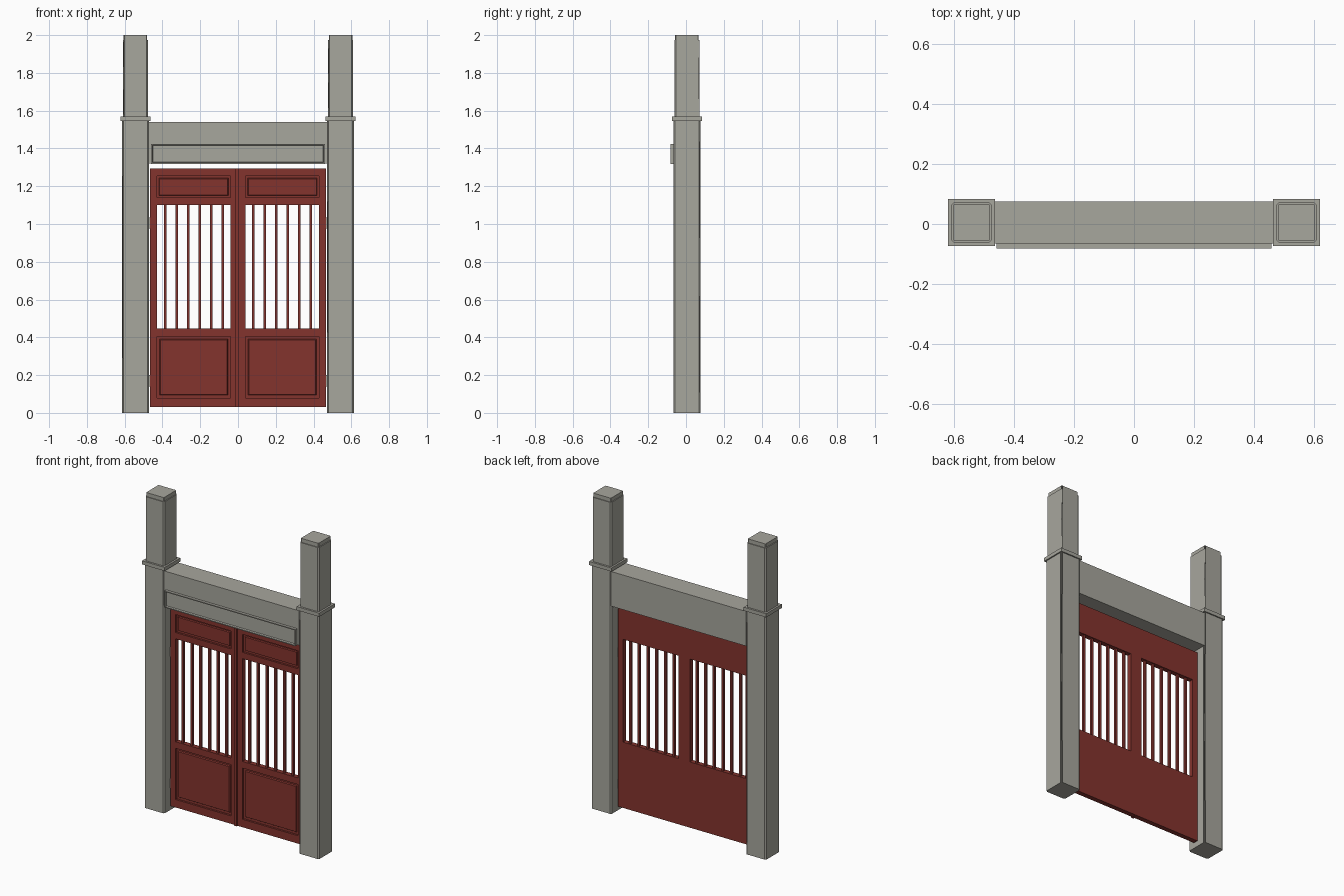
import bpy, bmesh

if "Cube" in bpy.data.objects:
    bpy.data.objects.remove(bpy.data.objects["Cube"])


def material(name, rgb):
    m = bpy.data.materials.new(name)
    m.diffuse_color = (*rgb, 1)
    m.use_nodes = True
    m.node_tree.nodes["Principled BSDF"].inputs["Base Color"].default_value = m.diffuse_color
    return m


STONE = material("grey stone", (0.39, 0.385, 0.34))
RED = material("dark red paint", (0.23, 0.034, 0.027))


def finish(name, bm, mat):
    bmesh.ops.recalc_face_normals(bm, faces=bm.faces)
    me = bpy.data.meshes.new(name)
    bm.to_mesh(me)
    bm.free()
    me.materials.append(mat)
    ob = bpy.data.objects.new(name, me)
    bpy.context.collection.objects.link(ob)
    return ob


def add_box(bm, x, y, z, chamfer=0):
    """Box from (min, max) ranges, with optional chamfered upright edges."""
    v = [bm.verts.new((a, b, c)) for a in sorted(x) for b in y for c in z]
    for q in ((0, 1, 3, 2), (4, 5, 7, 6), (0, 1, 5, 4),
              (2, 3, 7, 6), (0, 2, 6, 4), (1, 3, 7, 5)):
        bm.faces.new([v[i] for i in q])
    if chamfer:
        edges = [bm.edges.get((v[i], v[i + 1])) for i in (0, 2, 4, 6)]
        bmesh.ops.bevel(bm, geom=edges, offset=chamfer, segments=1, affect='EDGES')


def box(name, mat, x, y, z, chamfer=0):
    bm = bmesh.new()
    add_box(bm, x, y, z, chamfer)
    return finish(name, bm, mat)


def raised_panel(name, mat, x, z, back, front, rise, edge, lip):
    """Slab whose front has a flat margin, then a stepped field."""
    bm = bmesh.new()
    add_box(bm, x, (front, back), z)
    bm.normal_update()
    bmesh.ops.recalc_face_normals(bm, faces=bm.faces)
    face = next(f for f in bm.faces if f.normal.y < -0.9)
    bmesh.ops.inset_region(bm, faces=[face], thickness=edge)
    bmesh.ops.inset_region(bm, faces=[face], thickness=lip, depth=rise)
    return finish(name, bm, mat)


# Stone posts, each with a collar, an upper shaft and a cap
CX, CY = 0.543, 0.005


def post_tier(name, sx, half, z, chamfer=0):
    box(name, STONE, (sx * CX - half, sx * CX + half),
        (CY - half, CY + half), z, chamfer)


for side, sx in (("left", -1), ("right", 1)):
    post_tier(side + "_post", sx, 0.071, (0, 1.545), 0.008)
    post_tier(side + "_collar", sx, 0.079, (1.545, 1.568))
    post_tier(side + "_upper_post", sx, 0.067, (1.568, 1.975), 0.008)
    post_tier(side + "_cap", sx, 0.062, (1.975, 2.0), 0.004)

# Lintel beam with a rimmed plaque on its front
box("lintel", STONE, (-0.475, 0.475), (-0.065, 0.075), (1.32, 1.54))
raised_panel("lintel_plaque", STONE, (-0.46, 0.46), (1.318, 1.424),
             -0.064, -0.082, -0.01, 0.009, 0.004)

# Door leaves
FRONT, BACK = -0.012, 0.019
Z0, Z1 = 0.03, 1.295
X0, X1 = 0.04, 0.43          # stile inner edges
for side, sx in (("left", -1), ("right", 1)):
    def span(a, b):
        return tuple(sorted((sx * a, sx * b)))

    # stiles and rails
    bm = bmesh.new()
    for a, b in ((0.001, X0), (X1, 0.465)):
        add_box(bm, span(a, b), (FRONT, BACK), (Z0, Z1))
    for z in ((Z0, 0.08), (0.405, 0.447), (1.1, 1.14), (1.254, Z1)):
        add_box(bm, span(X0, X1), (FRONT, BACK), z)
    finish(side + "_door_frame", bm, RED)

    # fielded panels
    raised_panel(side + "_lower_panel", RED, span(X0, X1), (0.08, 0.405),
                 BACK, 0.0, 0.007, 0.02, 0.006)
    raised_panel(side + "_upper_panel", RED, span(X0, X1), (1.14, 1.254),
                 BACK, 0.0, 0.007, 0.016, 0.005)

    # upright bars
    bm = bmesh.new()
    for i in range(6):
        x = 0.08 + i * 0.0612
        add_box(bm, span(x - 0.007, x + 0.007), (-0.004, 0.011), (0.446, 1.101))
    finish(side + "_door_bars", bm, RED)

    # hinges
    for label, z in (("lower", 0.14), ("upper", 0.975)):
        box(side + "_" + label + "_hinge", STONE, span(0.462, 0.475),
            (-0.006, 0.012), (z, z + 0.06))

# Strip covering the seam between the leaves
box("meeting_strip", RED, (-0.013, 0.004), (FRONT - 0.01, FRONT + 0.002), (Z0, Z1))
